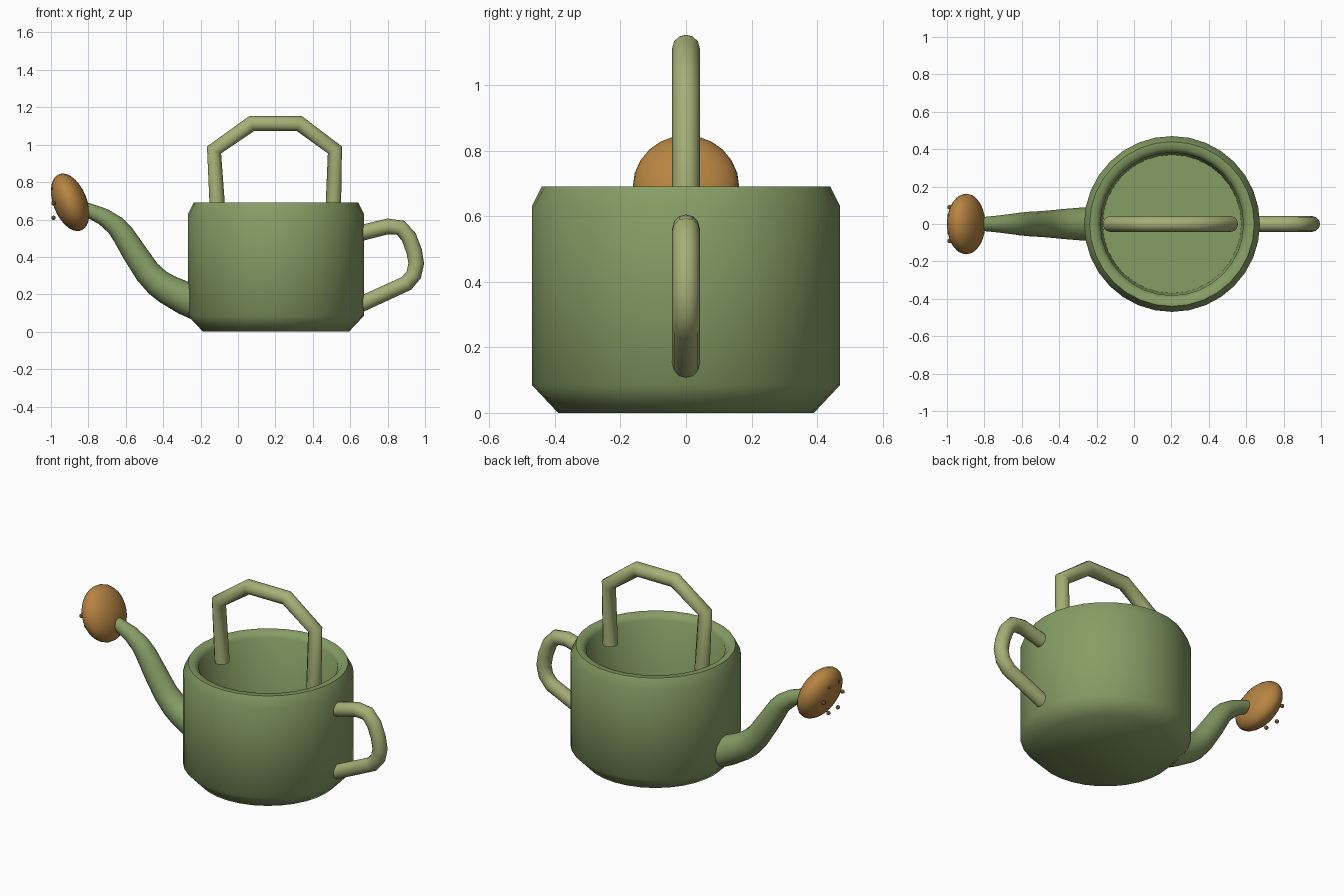
import bpy, math
from mathutils import Matrix, Vector

if "Cube" in bpy.data.objects:
    bpy.data.objects.remove(bpy.data.objects["Cube"])


def material(name, rgb):
    m = bpy.data.materials.new(name)
    m.diffuse_color = (*rgb, 1)
    m.use_nodes = True
    m.node_tree.nodes["Principled BSDF"].inputs["Base Color"].default_value = m.diffuse_color
    return m


GREEN = material("green", (0.24, 0.34, 0.13))
PALE = material("pale_green", (0.38, 0.43, 0.18))
COPPER = material("copper", (0.47, 0.23, 0.055))
DARK = material("dark_copper", (0.16, 0.08, 0.03))


def finish(obj, name, mat, angle=60):
    obj.name = name
    obj.data.materials.clear()
    obj.data.materials.append(mat)
    bpy.ops.object.select_all(action='DESELECT')
    obj.select_set(True)
    bpy.context.view_layer.objects.active = obj
    bpy.ops.object.shade_smooth_by_angle(angle=math.radians(angle))
    return obj


def lathe(name, profile, mat, x, n=32):
    # revolve (radius, z) points; both ends close with an n-gon
    verts = [(x + r * math.cos(2 * math.pi * i / n), r * math.sin(2 * math.pi * i / n), z)
             for r, z in profile for i in range(n)]
    faces = [(k * n + i, k * n + (i + 1) % n, (k + 1) * n + (i + 1) % n, (k + 1) * n + i)
             for k in range(len(profile) - 1) for i in range(n)]
    faces.append(tuple(reversed(range(n))))
    faces.append(tuple(range((len(profile) - 1) * n, len(profile) * n)))
    me = bpy.data.meshes.new(name)
    me.from_pydata(verts, [], faces)
    obj = bpy.data.objects.new(name, me)
    bpy.context.collection.objects.link(obj)
    return finish(obj, name, mat)


def tube(name, points, mat):
    # points are (x, z, radius) in the y = 0 plane
    cu = bpy.data.curves.new(name, 'CURVE')
    cu.dimensions = '3D'
    cu.bevel_depth = 1.0
    cu.bevel_resolution = 4
    cu.use_fill_caps = True
    sp = cu.splines.new('POLY')
    sp.points.add(len(points) - 1)
    for p, (x, z, r) in zip(sp.points, points):
        p.co = (x, 0, z, 1)
        p.radius = r
    obj = bpy.data.objects.new(name, cu)
    bpy.context.collection.objects.link(obj)
    bpy.ops.object.select_all(action='DESELECT')
    obj.select_set(True)
    bpy.context.view_layer.objects.active = obj
    bpy.ops.object.convert(target='MESH')
    return finish(bpy.context.object, name, mat)


# hollow body with chamfered base and rim
lathe("body", [(0.39, 0), (0.47, 0.085), (0.47, 0.63), (0.44, 0.69), (0.405, 0.69),
               (0.382, 0.66), (0.37, 0.07)], GREEN, 0.203)

# tapered S-shaped spout
tube("spout", [(-0.21, 0.15, 0.092), (-0.28, 0.177, 0.088), (-0.38, 0.228, 0.08),
               (-0.43, 0.263, 0.075), (-0.485, 0.32, 0.07), (-0.555, 0.425, 0.066),
               (-0.615, 0.52, 0.06), (-0.655, 0.568, 0.054), (-0.72, 0.615, 0.046),
               (-0.80, 0.65, 0.038), (-0.86, 0.668, 0.036)], GREEN)

# carrying handle standing inside the rim
R = 0.042
tube("top_handle", [(x, z, R) for x, z in [
    (-0.107, 0.61), (-0.128, 0.972), (0.073, 1.113), (0.328, 1.113),
    (0.518, 0.972), (0.508, 0.61)]], PALE)

# rear pouring handle
tube("side_handle", [(x, z, R) for x, z in [
    (0.61, 0.513), (0.68, 0.533), (0.80, 0.563), (0.87, 0.556), (0.914, 0.505),
    (0.942, 0.43), (0.953, 0.365), (0.94, 0.305), (0.90, 0.258), (0.61, 0.125)]], PALE)

# tilted sprinkler rose, flattened along its spray direction
bpy.ops.mesh.primitive_uv_sphere_add(segments=24, ring_count=14, radius=1)
rose = bpy.context.object
axis = Vector((-math.cos(math.radians(21.5)), 0, -math.sin(math.radians(21.5))))
rot = axis.to_track_quat('Z', 'Y').to_matrix().to_4x4()
rose.data.transform(Matrix.Translation((-0.8975, 0, 0.692)) @ rot
                    @ Matrix.Diagonal((0.162, 0.162, 0.09, 1)))
finish(rose, "rose", COPPER)

# ring of small nozzles on the rose
for i in range(6):
    a = i * math.pi / 3
    bpy.ops.mesh.primitive_uv_sphere_add(
        segments=10, ring_count=6, radius=0.012,
        location=(-0.987, 0.09 * math.cos(a), 0.687 + 0.09 * math.sin(a)))
    finish(bpy.context.object, f"nozzle_{i + 1}", DARK)
